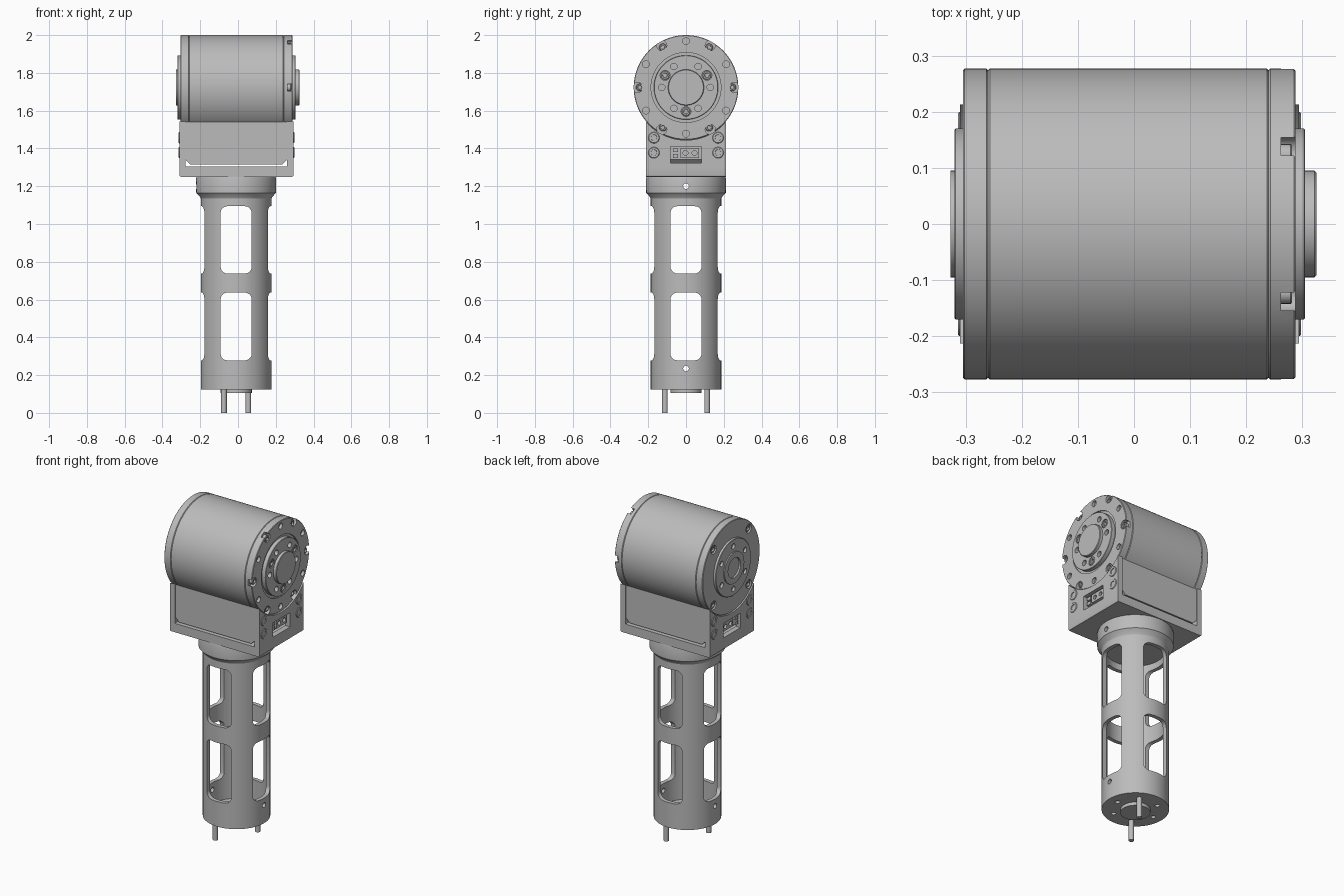
import bpy, bmesh
from math import cos, sin, pi, radians
from mathutils import Vector

if "Cube" in bpy.data.objects:
    bpy.data.objects.remove(bpy.data.objects["Cube"])

grey = bpy.data.materials.new("satin grey")
grey.use_nodes = True
COLOUR = (0.5, 0.5, 0.5, 1)
grey.diffuse_color = COLOUR
grey.node_tree.nodes["Principled BSDF"].inputs["Base Color"].default_value = COLOUR

AXLE_Z = 1.723      # height of the drum axis
TUBE_X = -0.01      # x of the column axis
DRUM_R = 0.277


def finish(name, bm):
    bmesh.ops.remove_doubles(bm, verts=bm.verts, dist=1e-5)
    bmesh.ops.recalc_face_normals(bm, faces=bm.faces)
    mesh = bpy.data.meshes.new(name)
    bm.to_mesh(mesh)
    bm.free()
    mesh.materials.append(grey)
    obj = bpy.data.objects.new(name, mesh)
    bpy.context.collection.objects.link(obj)
    return obj


def lathe(name, profile, axis="Z", centre=(0, 0, 0), seg=64):
    """Turn (radius, height) points that start and end on the axis."""
    bm = bmesh.new()
    rings = []
    for r, h in profile:
        ring = []
        for i in range(seg):
            a = 2 * pi * i / seg
            u, v = r * cos(a), r * sin(a)
            p = {"X": (h, u, v), "Y": (u, h, v), "Z": (u, v, h)}[axis]
            ring.append(bm.verts.new(Vector(p) + Vector(centre)))
            if r == 0:
                break
        rings.append(ring)
    for a, b in zip(rings, rings[1:]):
        for i in range(seg):
            j = (i + 1) % seg
            quad = [a[i % len(a)], a[j % len(a)], b[j % len(b)], b[i % len(b)]]
            bm.faces.new(list(dict.fromkeys(quad)))
    return finish(name, bm)


def rod(name, r, a, b, axis="Z", centre=(0, 0, 0), seg=20):
    return lathe(name, [(0, a), (r, a), (r, b), (0, b)], axis, centre, seg)


def box(name, lo, hi, bevel=0, along=None, steps=1, pick=lambda m: True):
    """Box with optional bevel on the edges that run along one axis."""
    bm = bmesh.new()
    bmesh.ops.create_cube(bm, size=1)
    lo, hi = Vector(lo), Vector(hi)
    for v in bm.verts:
        v.co = Vector([l + (c + 0.5) * (h - l) for l, h, c in zip(lo, hi, v.co)])
    if bevel:
        edges = [e for e in bm.edges
                 if abs((e.verts[0].co - e.verts[1].co).normalized()[along]) > 0.9
                 and pick((e.verts[0].co + e.verts[1].co) / 2)]
        bmesh.ops.bevel(bm, geom=edges, offset=bevel, segments=steps,
                        profile=0.5, affect="EDGES")
    return finish(name, bm)


def cut(target, cutters):
    for c in cutters:
        c.hide_render = True
        mod = target.modifiers.new("cut", "BOOLEAN")
        mod.operation, mod.solver, mod.object = "DIFFERENCE", "EXACT", c
        bpy.context.view_layer.objects.active = target
        bpy.ops.object.modifier_apply(modifier=mod.name)
        bpy.data.objects.remove(c)


def circle(radius, count, start=0):
    """(y, z) points of a bolt circle round the drum axis."""
    for i in range(count):
        a = radians(start) + 2 * pi * i / count
        yield radius * cos(a), AXLE_Z + radius * sin(a)


def screw(name, x, y, z, r, side, height=0.015):
    """Socket screw whose head points along side * x and ends at x."""
    s = side
    lathe(name, [(0, -s * height), (r, -s * height), (r, -s * 0.003), (r - 0.003, 0),
                 (r * 0.55, 0), (r * 0.5, -s * 0.009), (0, -s * 0.009)],
          "X", (x, y, z), 18)


axle = (0, 0, AXLE_Z)

# Drum: housing and two end caps
e = 0.003
lathe("drum_housing", [(0, -0.26), (DRUM_R - e, -0.26), (DRUM_R, -0.257),
                       (DRUM_R, 0.237), (DRUM_R - e, 0.24), (0, 0.24)], "X", axle, 96)
output_cap = lathe("output_cap", [
    (0, 0.24), (DRUM_R - e, 0.24), (DRUM_R, 0.243), (DRUM_R, 0.285),
    (DRUM_R - e, 0.288), (0.185, 0.288), (0.185, 0.28), (0.17, 0.28),
    (0.17, 0.303), (0.168, 0.305), (0.095, 0.305), (0.095, 0.322),
    (0.092, 0.325), (0, 0.325)], "X", axle, 96)
rear_cap = lathe("rear_cap", [
    (0, -0.26), (DRUM_R - e, -0.26), (DRUM_R, -0.263), (DRUM_R, -0.302),
    (DRUM_R - e, -0.305), (0.17, -0.305), (0.17, -0.318), (0.168, -0.32),
    (0.095, -0.32), (0.095, -0.327), (0.06, -0.327), (0.06, -0.316),
    (0, -0.316)], "X", axle, 96)

# Output cap: open rim pockets, plain holes and screws
holes = [rod("pocket", 0.027, 0.262, 0.32, "X", (0, y, z)) for y, z in circle(0.257, 6)]
holes += [rod("hole", 0.018, 0.27, 0.32, "X", (0, y, z)) for y, z in circle(0.245, 6, 30)]
holes += [rod("hole", 0.017, 0.285, 0.32, "X", (0, y, z)) for y, z in circle(0.128, 6)]
holes += [rod("bore", 0.026, 0.295, 0.32, "X", (0, y, z)) for y, z in circle(0.128, 3, 30 + 120 * 2)]
cut(output_cap, holes)
for y, z in circle(0.245, 6):
    screw("rim_screw", 0.282, y, z, 0.02, 1, 0.022)
for y, z in circle(0.128, 3, 30):
    screw("hub_screw", 0.304, y, z, 0.023, 1)

# Rear cap: four rim screws and a ring of holes
holes = [rod("bore", 0.026, -0.34, -0.29, "X", (0, y, z)) for y, z in circle(0.24, 4, 45)]
holes += [rod("hole", 0.016, -0.34, -0.305, "X", (0, y, z)) for y, z in circle(0.13, 6, 30)]
cut(rear_cap, holes)
for y, z in circle(0.24, 4, 45):
    screw("rear_rim_screw", -0.3, y, z, 0.022, -1)

# Bracket: base, two end walls and the block between them
HALF_Y = 0.213
box("bracket_base", (-0.31, -HALF_Y, 1.25), (0.294, HALF_Y, 1.304), 0.008, 1, 3,
    lambda m: m.z < 1.27)
for side, inner, outer in ((1, 0.26, 0.294), (-1, -0.278, -0.31)):
    lo, hi = sorted((inner, outer))
    wall = box("bracket_wall", (lo, -HALF_Y, 1.295), (hi, HALF_Y, 1.6))
    cut(wall, [rod("saddle", DRUM_R + 0.002, -0.4, 0.4, "X", axle, 96),
               box("port", (lo - 0.1, -0.083, 1.322), (hi + 0.1, 0.083, 1.41))])
    for y in (-0.17, 0.17):
        for z in (1.378, 1.457):
            screw("bracket_screw", outer + side * 0.004, y, z, 0.03, side)
    # Connector inside the port
    face = inner + side * 0.02
    plug = box("connector", (min(inner - side * 0.01, face), -0.03, 1.35),
               (max(inner - side * 0.01, face), 0.07, 1.402))
    cut(plug, [rod("socket", 0.013, face - 0.015, face + 0.015, "X", (0, y, 1.376))
               for y in (-0.003, 0.045)])
    for z in (1.36, 1.39):
        box("connector_tab", (min(inner, face) - 0.005, -0.07, z - 0.01),
            (max(inner, face), -0.042, z + 0.01))
block = box("bracket_block", (-0.279, -0.207, 1.315), (0.261, 0.207, 1.56), 0.026, 1, 1,
            lambda m: m.z < 1.4)
cut(block, [rod("saddle", DRUM_R - 0.004, -0.4, 0.4, "X", axle, 96)])

# Collar under the bracket
column = (TUBE_X, 0, 0)
collar = lathe("collar", [(0, 1.135), (0.187, 1.135), (0.19, 1.142), (0.211, 1.165),
                          (0.212, 1.24), (0.208, 1.252), (0, 1.252)], "Z", column, 72)
cut(collar, [rod("cross_hole", 0.015, -0.4, 0.4, "X", (0, 0, 1.2))])

# Column: hollow tube with two tiers of rounded windows on four sides
tube = lathe("column_tube", [(0, 0.125), (0.187, 0.125), (0.187, 1.14), (0.163, 1.14),
                             (0.163, 0.15), (0, 0.15)], "Z", column, 72)
W = 0.082
windows = []
for z0, z1 in ((0.278, 0.637), (0.738, 1.094)):
    windows.append(box("window_y", (TUBE_X - W, -0.3, z0), (TUBE_X + W, 0.3, z1), 0.035, 1, 5))
    windows.append(box("window_x", (-0.3, -W, z0), (0.3, W, z1), 0.035, 0, 5))
windows.append(rod("cross_hole", 0.015, -0.4, 0.4, "X", (0, 0, 0.235)))
# Foot: boss, holes and two pins on one bolt circle
for i in range(6):
    a = radians(60 * i)
    at = (TUBE_X + 0.129 * cos(a), 0.129 * sin(a), 0)
    if i in (1, 4):
        rod("foot_pin", 0.015, 0, 0.17, "Z", at)
    else:
        windows.append(rod("foot_hole", 0.014, 0.1, 0.14, "Z", at))
cut(tube, windows)
rod("foot_boss", 0.083, 0.105, 0.14, "Z", column, 48)

# Smooth round surfaces, keep edges crisp
bpy.ops.object.select_all(action="DESELECT")
for obj in bpy.context.collection.objects:
    if obj.type == "MESH":
        obj.select_set(True)
        bpy.context.view_layer.objects.active = obj
bpy.ops.object.shade_smooth_by_angle(angle=radians(30))
